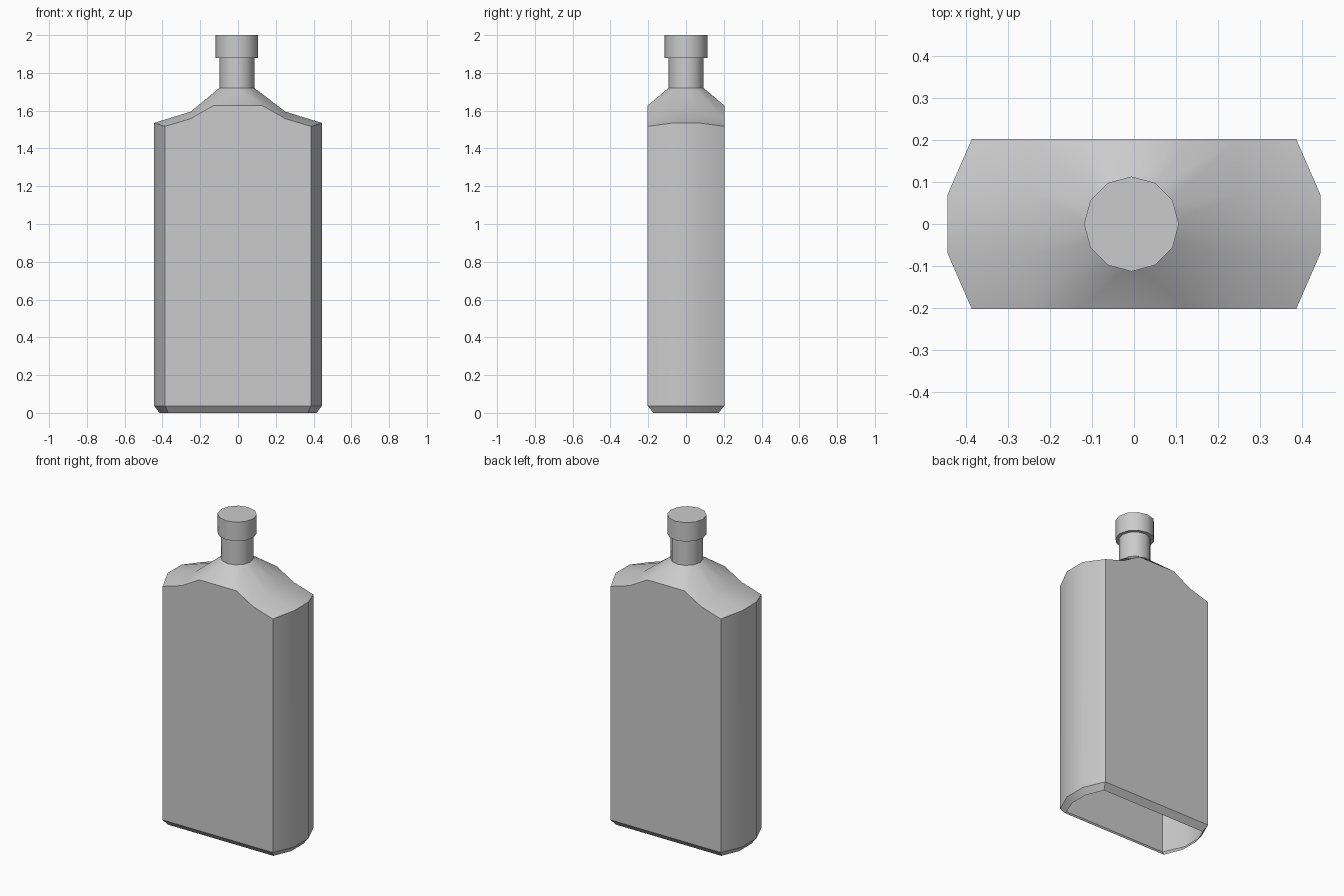
import bpy
import math

cube = bpy.data.objects.get("Cube")
if cube:
    bpy.data.objects.remove(cube, do_unlink=True)

grey = bpy.data.materials.new("plain grey")
grey.use_nodes = True
colour = (0.6, 0.6, 0.6, 1)
grey.diffuse_color = colour
grey.node_tree.nodes["Principled BSDF"].inputs["Base Color"].default_value = colour

SIDES = 12
NECK_X = -0.006


class Shell:
    """Collects rings of points and the faces between them."""

    def __init__(self):
        self.verts, self.faces = [], []

    def ring(self, points):
        start = len(self.verts)
        self.verts += points
        return list(range(start, len(self.verts)))

    def bridge(self, low, high):
        n = len(low)
        for i in range(n):
            j = (i + 1) % n
            self.faces.append((low[i], low[j], high[j], high[i]))

    def build(self, name):
        mesh = bpy.data.meshes.new(name)
        mesh.from_pydata(self.verts, [], self.faces)
        mesh.materials.append(grey)
        obj = bpy.data.objects.new(name, mesh)
        bpy.context.collection.objects.link(obj)
        bpy.ops.object.select_all(action="DESELECT")
        obj.select_set(True)
        bpy.context.view_layer.objects.active = obj
        bpy.ops.object.shade_smooth_by_angle(angle=math.radians(35))
        return obj


def mirrored(quarter):
    """Full loop from the points of one quarter, going round from +x to +y."""
    loop = []
    for sx, sy in ((1, 1), (-1, 1), (-1, -1), (1, -1)):
        points = quarter if sx * sy > 0 else quarter[::-1]
        loop += [(sx * x, sy * y, z) for x, y, z in points]
    return loop


def circle(radius, z):
    turns = [math.tau * i / SIDES for i in range(SIDES)]
    return [(NECK_X + radius * math.cos(a), radius * math.sin(a), z) for a in turns]


# Flask body: open base, bevelled foot, flat walls and faceted ends
body = Shell()
foot = body.ring(mirrored([(0.416, 0.06, 0), (0.37, 0.173, 0)]))
b = body.ring(mirrored([(0.444, 0.07, 0.037), (0.386, 0.203, 0.037)]))
e = body.ring(mirrored([(0.444, 0.07, 1.535), (0.386, 0.203, 1.517),
                        (0.25, 0.203, 1.558), (0.13, 0.203, 1.627)]))
m = body.ring(mirrored([(0.25, 0.07, 1.595)]))
n = body.ring(circle(0.093, 1.72))
body.bridge(foot, b)

# Each half of the loop repeats the same walls and shoulder panels
for half in range(2):
    B = [b[(4 * half + i) % 8] for i in range(5)]
    E = [e[(8 * half + i) % 16] for i in range(9)]
    M = [m[(2 * half + i) % 4] for i in range(3)]
    N = [n[(6 * half + i) % SIDES] for i in range(8)]
    # Walls
    body.faces += [(B[0], B[1], E[1], E[0]),
                   (B[1], B[2], *E[6:0:-1]),
                   (B[2], B[3], E[7], E[6]),
                   (B[3], B[4], E[8], E[7])]
    # Outer shoulder
    body.faces += [(E[0], E[1], E[2], M[0]),
                   (E[5], E[6], E[7], M[1]),
                   (E[7], E[8], M[2], M[1])]
    # Inner shoulder rising to the neck
    body.faces += [(E[2], E[3], N[2], N[1]), (E[2], N[1], M[0]),
                   (E[3], E[4], N[3]), (E[3], N[3], N[2]), (E[4], N[4], N[3]),
                   (E[4], E[5], N[5], N[4]), (E[5], M[1], N[5]),
                   (M[1], M[2], N[6]), (M[1], N[6], N[5]), (M[2], N[7], N[6])]
body.build("flask_body")

# Neck tube
neck = Shell()
neck.bridge(neck.ring(circle(0.093, 1.72)), neck.ring(circle(0.093, 1.88)))
neck.build("neck")

# Cap with underside lip and flat top
cap = Shell()
rings = [cap.ring(circle(r, z)) for r, z in ((0.093, 1.88), (0.113, 1.88), (0.113, 2.0))]
cap.bridge(rings[0], rings[1])
cap.bridge(rings[1], rings[2])
cap.faces.append(tuple(rings[2]))
cap.build("cap")
